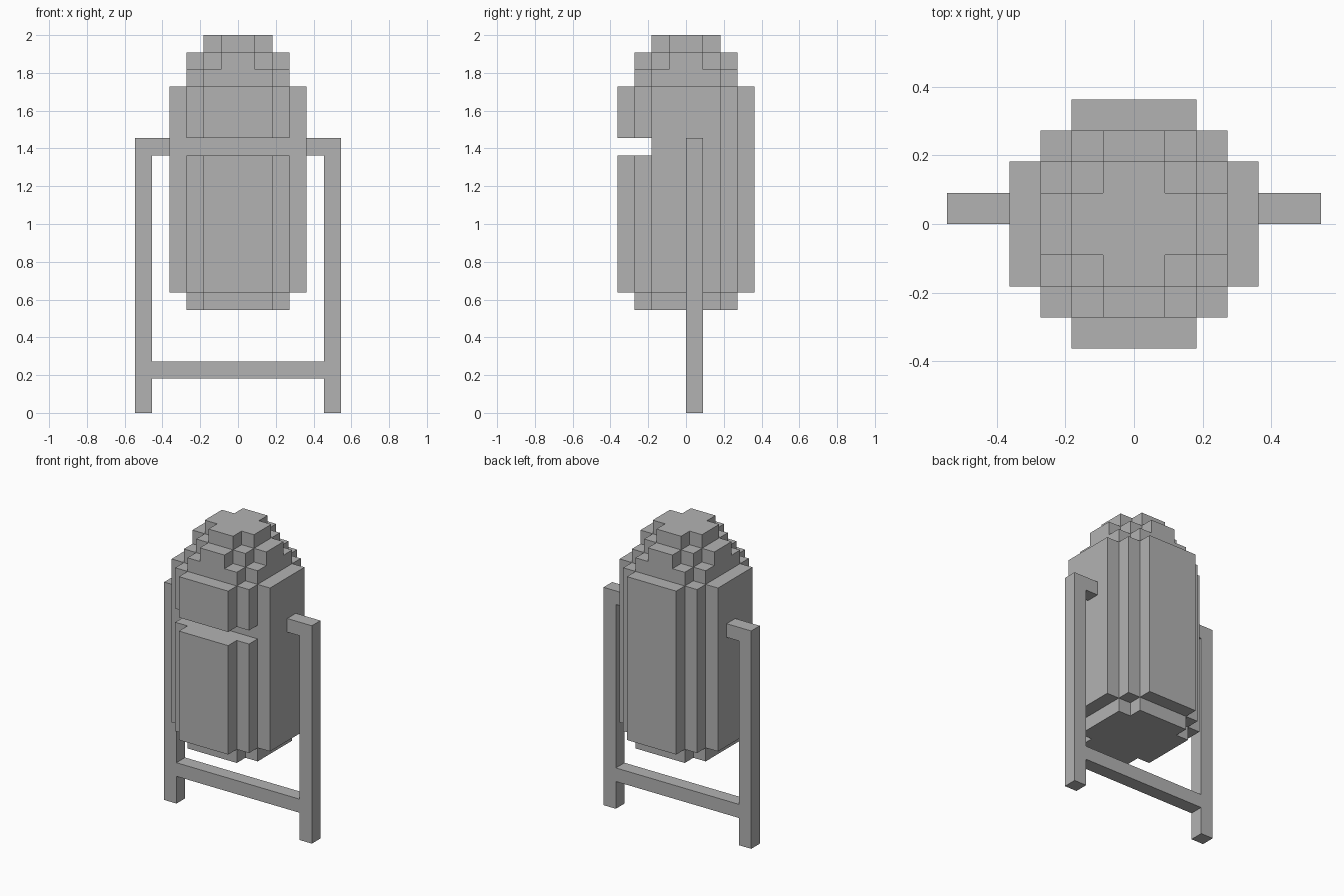
import bpy
import bmesh
from mathutils import Vector

UNIT = 2 / 22  # edge of one building block

old = bpy.data.objects.get("Cube")
if old:
    bpy.data.objects.remove(old, do_unlink=True)

grey = bpy.data.materials.new("plain grey")
grey.use_nodes = True
grey.diffuse_color = (0.45, 0.45, 0.45, 1)
grey.node_tree.nodes["Principled BSDF"].inputs["Base Color"].default_value = (0.45, 0.45, 0.45, 1)


def box(x0, x1, y0, y1, z0, z1):
    """Set of block cells filling a range."""
    return {(x, y, z) for x in range(x0, x1) for y in range(y0, y1) for z in range(z0, z1)}


def rounded(half_widths, z0, z1):
    """Stepped round layer; half_widths go from the middle row outwards."""
    cells = set()
    for row, w in enumerate(half_widths):
        cells |= box(-w, w, row, row + 1, z0, z1) | box(-w, w, -row - 1, -row, z0, z1)
    return cells


def build(name, cells):
    """Skin the cells with their outer faces and merge the flat regions."""
    bm = bmesh.new()
    verts = {}

    def corner(p):
        key = tuple(round(c) for c in p)
        if key not in verts:
            verts[key] = bm.verts.new(Vector(key) * UNIT)
        return verts[key]

    for cell in cells:
        base = Vector(cell)
        for axis in range(3):
            u, v = Vector(), Vector()
            u[(axis + 1) % 3] = v[(axis + 2) % 3] = 1
            for side in (0, 1):
                step = Vector()
                step[axis] = 2 * side - 1
                if tuple(round(c) for c in base + step) in cells:
                    continue
                start = base.copy()
                start[axis] += side
                loop = [start, start + u, start + u + v, start + v]
                if not side:
                    loop.reverse()
                bm.faces.new([corner(p) for p in loop])
    bmesh.ops.dissolve_limit(bm, angle_limit=0.01, verts=bm.verts[:], edges=bm.edges[:])
    mesh = bpy.data.meshes.new(name)
    bm.to_mesh(mesh)
    bm.free()
    mesh.materials.append(grey)
    obj = bpy.data.objects.new(name, mesh)
    bpy.context.collection.objects.link(obj)


# Bin: stepped base, barrel and three dome layers, with a slot across the front
container = rounded([3, 3, 2], 6, 7)
container |= rounded([4, 4, 3, 2], 7, 19)
container |= rounded([3, 3, 2], 19, 20)
container |= rounded([3, 2, 1], 20, 21)
container |= rounded([2, 1], 21, 22)
container -= box(-4, 4, -4, -2, 15, 16)
build("bin_body", container)

# Stand: crossbar, two legs and the arms that hold the bin
stand = box(-5, 5, 0, 1, 2, 3)
stand |= box(5, 6, 0, 1, 0, 16) | box(-6, -5, 0, 1, 0, 16)
stand |= box(4, 5, 0, 1, 15, 16) | box(-5, -4, 0, 1, 15, 16)
build("support_frame", stand)
